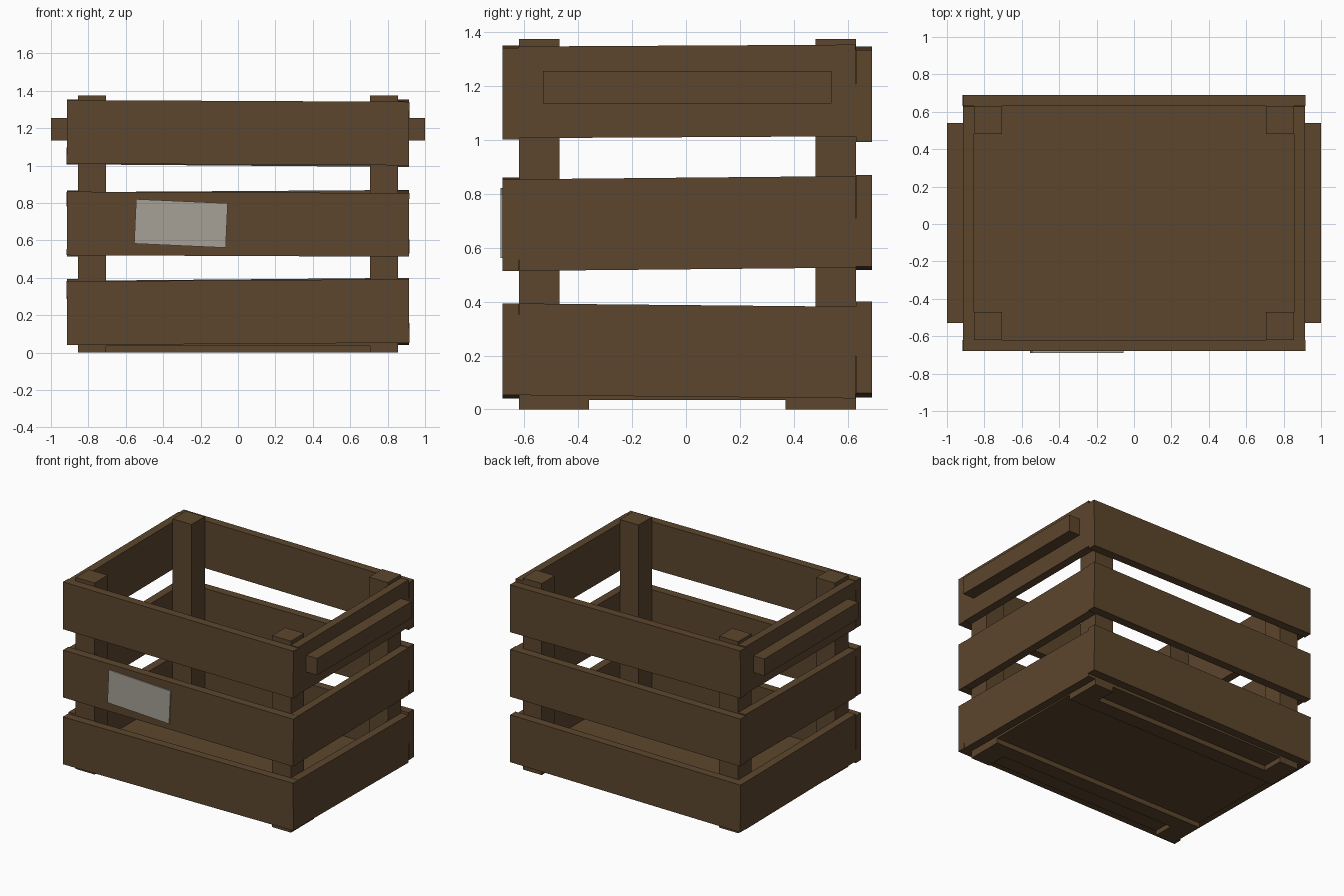
import bpy
from math import atan2

cube = bpy.data.objects.get("Cube")
if cube:
    bpy.data.objects.remove(cube, do_unlink=True)


def material(name, color):
    mat = bpy.data.materials.new(name)
    mat.use_nodes = True
    mat.diffuse_color = (*color, 1)
    bsdf = next(n for n in mat.node_tree.nodes if n.type == 'BSDF_PRINCIPLED')
    bsdf.inputs["Base Color"].default_value = (*color, 1)
    bsdf.inputs["Roughness"].default_value = 0.8
    return mat


wood = material("brown_wood", (0.107, 0.061, 0.026))
paper = material("pale_paper", (0.38, 0.35, 0.305))


def box(name, x, y, z, mat=wood, tilt=(0, 0, 0)):
    """Box spanning the given (low, high) ranges, turned about its centre."""
    spans = (x, y, z)
    bpy.ops.mesh.primitive_cube_add(size=1, location=[(a + b) / 2 for a, b in spans])
    obj = bpy.context.object
    obj.name = name
    obj.scale = [b - a for a, b in spans]
    obj.rotation_euler = tilt
    obj.data.materials.append(mat)
    return obj


FRONT, BACK = (-0.68, -0.62), (0.63, 0.69)
HEIGHT = 0.34
levels = ("lower", "middle", "upper")

# Front and back boards: centre height and rise from right (-x) to left (+x)
long_boards = {
    "front": (FRONT, ((0.217, 0.012), (0.687, -0.008), (1.176, -0.009))),
    "back": (BACK, ((0.222, 0.016), (0.694, 0.012), (1.17, -0.014))),
}
for side, (depth, rows) in long_boards.items():
    for level, (z, rise) in zip(levels, rows):
        box(f"{side}_{level}_board", (-0.915, 0.915), depth,
            (z - HEIGHT / 2, z + HEIGHT / 2), tilt=(0, -atan2(rise, 1.83), 0))

# Side boards, between the front and back ones
side_rows = ((0.217, -0.012), (0.69, 0.012), (1.18, 0.007))
for side, s in (("left", 1), ("right", -1)):
    for level, (z, rise) in zip(levels, side_rows):
        box(f"{side}_{level}_board", sorted((s * 0.855, s * 0.913)), (-0.62, 0.63),
            (z - HEIGHT / 2, z + HEIGHT / 2), tilt=(atan2(rise, 1.25), 0, 0))

    # Grab rail on each side
    box(f"{side}_handle", sorted((s * 0.91, s * 1.0)), (-0.53, 0.54), (1.135, 1.255))

    # Corner posts
    for end, depth in (("front", (-0.62, -0.47)), ("back", (0.48, 0.63))):
        box(f"{end}_{side}_post", sorted((s * 0.705, s * 0.855)), depth, (0, 1.375))

# Floor and the two runners under it
box("floor", (-0.855, 0.855), (-0.62, 0.63), (0.035, 0.095))
box("front_runner", (-0.855, 0.855), (-0.47, -0.36), (0, 0.035))
box("back_runner", (-0.855, 0.855), (0.37, 0.48), (0, 0.035))

# Blank paper label, pinned slightly askew
box("paper_label", (-0.55, -0.06), (-0.689, -0.68), (0.572, 0.81),
    mat=paper, tilt=(0, 0.045, 0))
